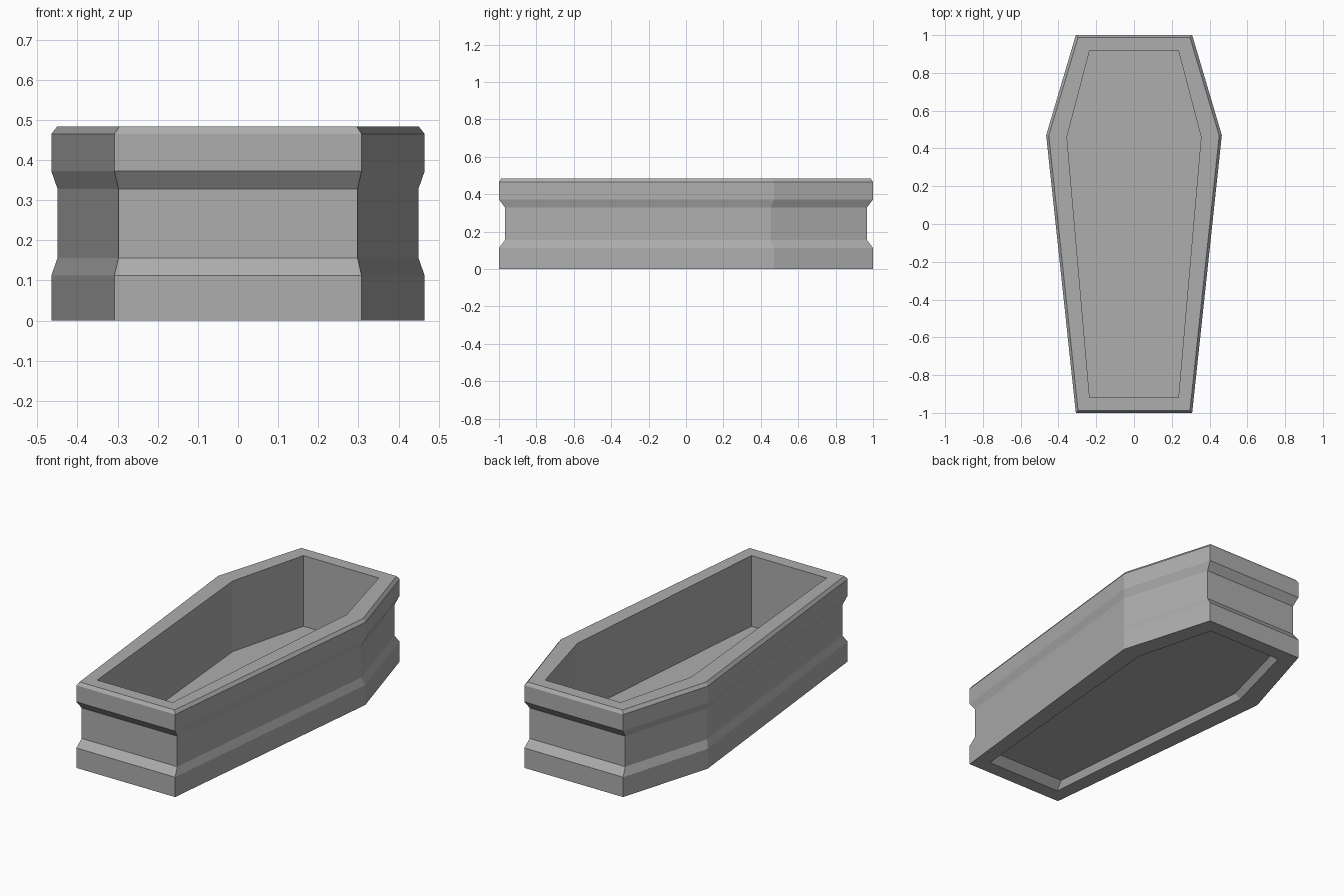
import bpy
import bmesh

cube = bpy.data.objects.get("Cube")
if cube:
    bpy.data.objects.remove(cube, do_unlink=True)

stone = bpy.data.materials.new("grey stone")
stone.use_nodes = True
colour = (0.42, 0.42, 0.42, 1)
stone.diffuse_color = colour
stone.node_tree.nodes["Principled BSDF"].inputs["Base Color"].default_value = colour


def outline(end_x, wide_x, end_y, wide_y):
    """Six-sided tapered outline, counter-clockwise from the front."""
    right = [(end_x, -end_y), (wide_x, wide_y), (end_x, end_y)]
    return right + [(-x, y) for x, y in reversed(right)]


def scaled(points, factor):
    return [(x * factor, y * factor) for x, y in points]


outer = outline(0.308, 0.465, 1.0, 0.47)
waist = scaled(outer, 0.967)
rim = outline(0.296, 0.451, 0.988, 0.468)
opening = outline(0.235, 0.355, 0.918, 0.46)

# Rings from the underside recess, up the outside and down into the cavity
rings = [
    (scaled(opening, 0.95), 0.04),
    (opening, 0.0),
    (outer, 0.0),
    (outer, 0.112),
    (waist, 0.156),
    (waist, 0.328),
    (outer, 0.372),
    (outer, 0.465),
    (rim, 0.483),
    (opening, 0.483),
    (opening, 0.085),
]

bm = bmesh.new()
loops = [[bm.verts.new((x, y, z)) for x, y in points] for points, z in rings]
for low, high in zip(loops, loops[1:]):
    for i in range(len(low)):
        j = (i + 1) % len(low)
        bm.faces.new((low[i], low[j], high[j], high[i]))

# Underside panel and cavity floor
bm.faces.new(loops[0][::-1])
bm.faces.new(loops[-1])
bmesh.ops.recalc_face_normals(bm, faces=bm.faces)

mesh = bpy.data.meshes.new("coffin_body")
bm.to_mesh(mesh)
bm.free()
mesh.materials.append(stone)
body = bpy.data.objects.new("coffin_body", mesh)
bpy.context.collection.objects.link(body)
